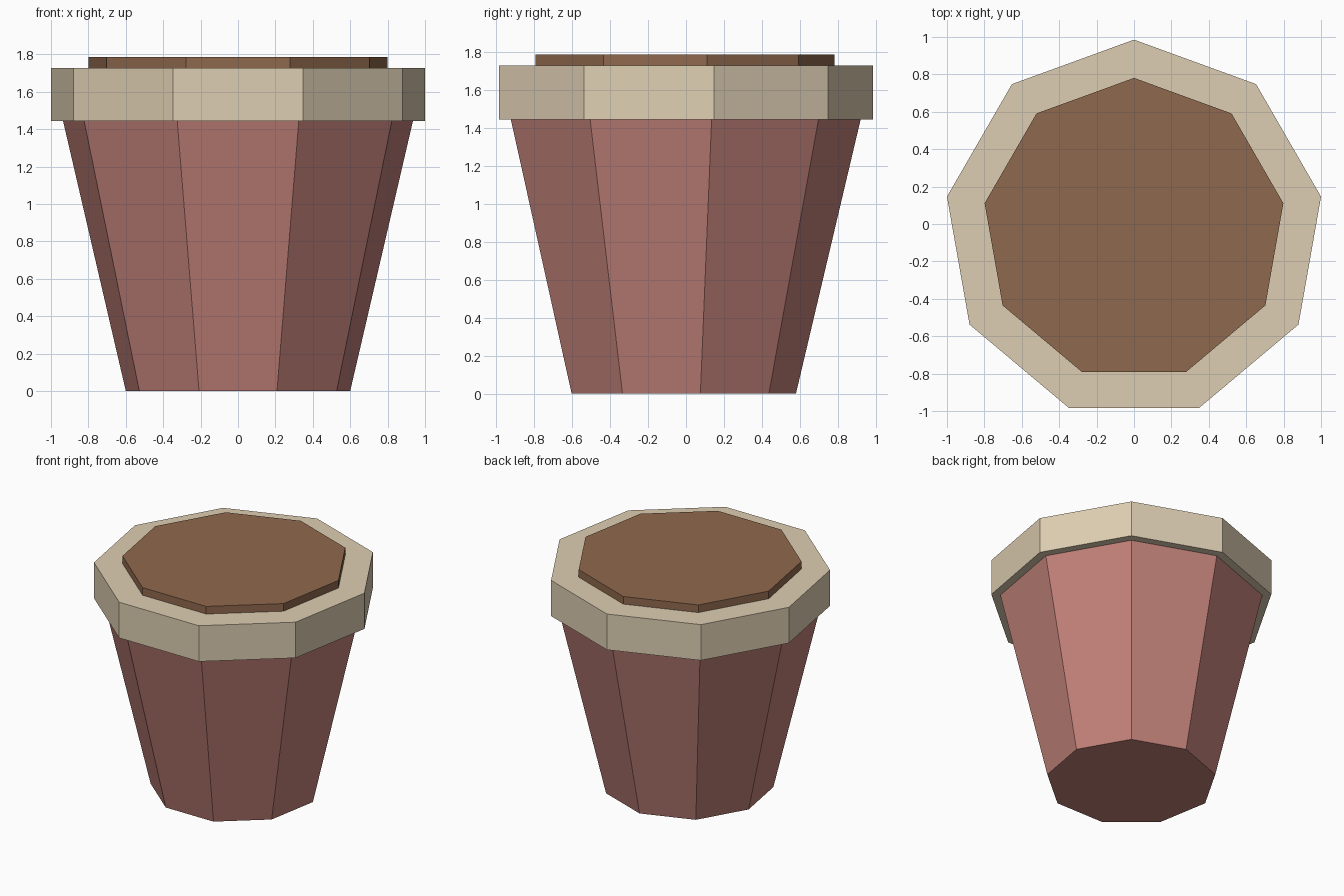
import bpy
import bmesh
from math import sin, cos, tau

if "Cube" in bpy.data.objects:
    bpy.data.objects.remove(bpy.data.objects["Cube"], do_unlink=True)

SIDES = 9
CENTRE_Y = -0.03


def make_material(name, srgb):
    """Flat material from an 8-bit sRGB colour."""
    linear = [((c / 255 + 0.055) / 1.055) ** 2.4 for c in srgb]
    mat = bpy.data.materials.new(name)
    mat.use_nodes = True
    mat.diffuse_color = (*linear, 1)
    bsdf = mat.node_tree.nodes["Principled BSDF"]
    bsdf.inputs["Base Color"].default_value = (*linear, 1)
    bsdf.inputs["Roughness"].default_value = 0.9
    return mat


def make_prism(name, bottom, top, mat):
    """Closed tapered prism between two (radius, height) rings, one corner to the back."""
    bm = bmesh.new()
    rings = []
    for radius, z in (bottom, top):
        angles = [tau * i / SIDES for i in range(SIDES)]
        rings.append([bm.verts.new((-radius * sin(a), CENTRE_Y + radius * cos(a), z))
                      for a in angles])
    low, high = rings
    for i in range(SIDES):
        j = (i + 1) % SIDES
        bm.faces.new((low[i], low[j], high[j], high[i]))
    bm.faces.new(low[::-1])
    bm.faces.new(high)
    bmesh.ops.recalc_face_normals(bm, faces=bm.faces)
    mesh = bpy.data.meshes.new(name)
    bm.to_mesh(mesh)
    bm.free()
    mesh.materials.append(mat)
    obj = bpy.data.objects.new(name, mesh)
    bpy.context.collection.objects.link(obj)
    return obj


clay = make_material("clay_red", (192, 128, 120))
cream = make_material("rim_cream", (222, 206, 178))
earth = make_material("soil_brown", (143, 104, 77))

# Tapered body, overhanging rim, and soil standing just proud of the rim
make_prism("pot_body", (0.609, 0), (0.95, 1.445), clay)
make_prism("pot_rim", (1.0154, 1.445), (1.0154, 1.727), cream)
make_prism("soil", (0.811, 1.70), (0.811, 1.787), earth)
